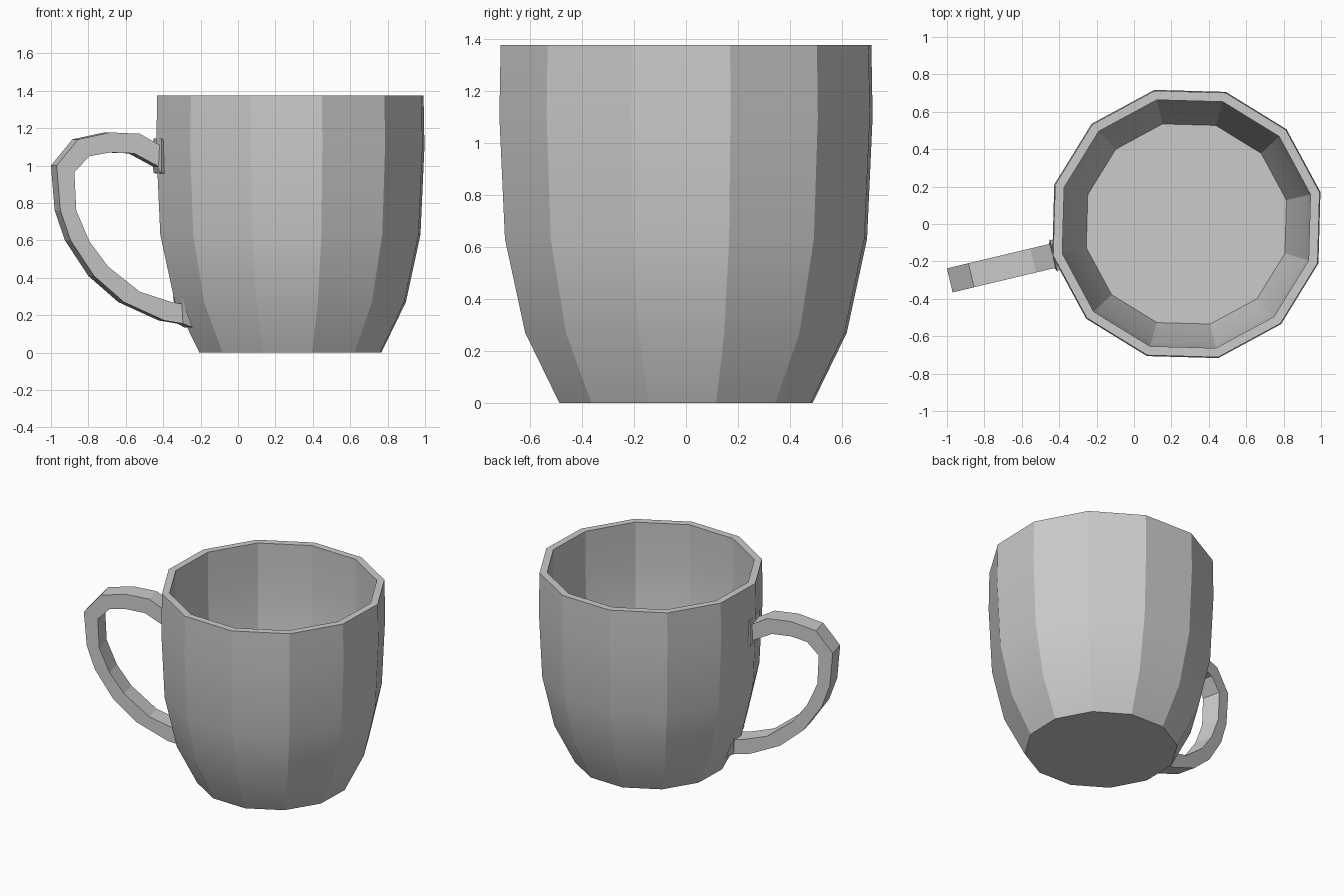
import bpy, bmesh
from math import cos, sin, pi, radians

if "Cube" in bpy.data.objects:
    bpy.data.objects.remove(bpy.data.objects["Cube"])

CX = 0.28                 # cup axis
TURN = radians(13.4)      # facets and handle share this turn
SIDES = 12


def finish(bm, name):
    bmesh.ops.recalc_face_normals(bm, faces=bm.faces)
    mesh = bpy.data.meshes.new(name)
    bm.to_mesh(mesh)
    bm.free()
    obj = bpy.data.objects.new(name, mesh)
    bpy.context.collection.objects.link(obj)
    return obj


def skin(bm, rings):
    """Bridge successive vertex loops and cap both ends."""
    loops = [[bm.verts.new(p) for p in ring] for ring in rings]
    n = len(loops[0])
    for a, b in zip(loops, loops[1:]):
        for i in range(n):
            j = (i + 1) % n
            bm.faces.new((a[i], a[j], b[j], b[i]))
    bm.faces.new(loops[0])
    bm.faces.new(loops[-1])


# Cup: outside wall, rim, inside wall and inner floor
profile = [(0.50, 0), (0.635, 0.27), (0.715, 0.63), (0.737, 1.10), (0.732, 1.375),
           (0.682, 1.375), (0.685, 1.10), (0.663, 0.63), (0.55, 0.22)]
bm = bmesh.new()
skin(bm, [[(CX + r * cos(TURN + 2 * pi * i / SIDES), r * sin(TURN + 2 * pi * i / SIDES), z)
           for i in range(SIDES)] for r, z in profile])
cup = finish(bm, "cup_body")
bpy.context.view_layer.objects.active = cup
cup.select_set(True)
bpy.ops.object.shade_smooth_by_angle(angle=radians(20))

# Handle: outer x, z, inner x, z, half width; both ends flare into the cup
sections = [
    (-0.405, 1.13, -0.405, 0.955, 0.07),
    (-0.43, 1.145, -0.43, 0.96, 0.088),
    (-0.435, 1.11, -0.44, 0.995, 0.066),
    (-0.54, 1.17, -0.57, 1.065, 0.066),
    (-0.70, 1.177, -0.70, 1.07, 0.066),
    (-0.87, 1.14, -0.81, 1.05, 0.066),
    (-0.985, 1.00, -0.89, 0.965, 0.066),
    (-0.965, 0.76, -0.88, 0.76, 0.066),
    (-0.91, 0.60, -0.81, 0.595, 0.066),
    (-0.785, 0.41, -0.71, 0.46, 0.066),
    (-0.625, 0.27, -0.54, 0.325, 0.066),
    (-0.41, 0.172, -0.37, 0.27, 0.066),
    (-0.31, 0.155, -0.315, 0.26, 0.066),
    (-0.265, 0.135, -0.325, 0.30, 0.095),
]


def place(x, z, w):
    u = (CX - x) / cos(TURN)
    return (CX - u * cos(TURN) + w * sin(TURN), -u * sin(TURN) - w * cos(TURN), z)


bm = bmesh.new()
skin(bm, [[place(ox, oz, w), place(ox, oz, -w), place(ix, iz, -w), place(ix, iz, w)]
          for ox, oz, ix, iz, w in sections])
finish(bm, "handle")
